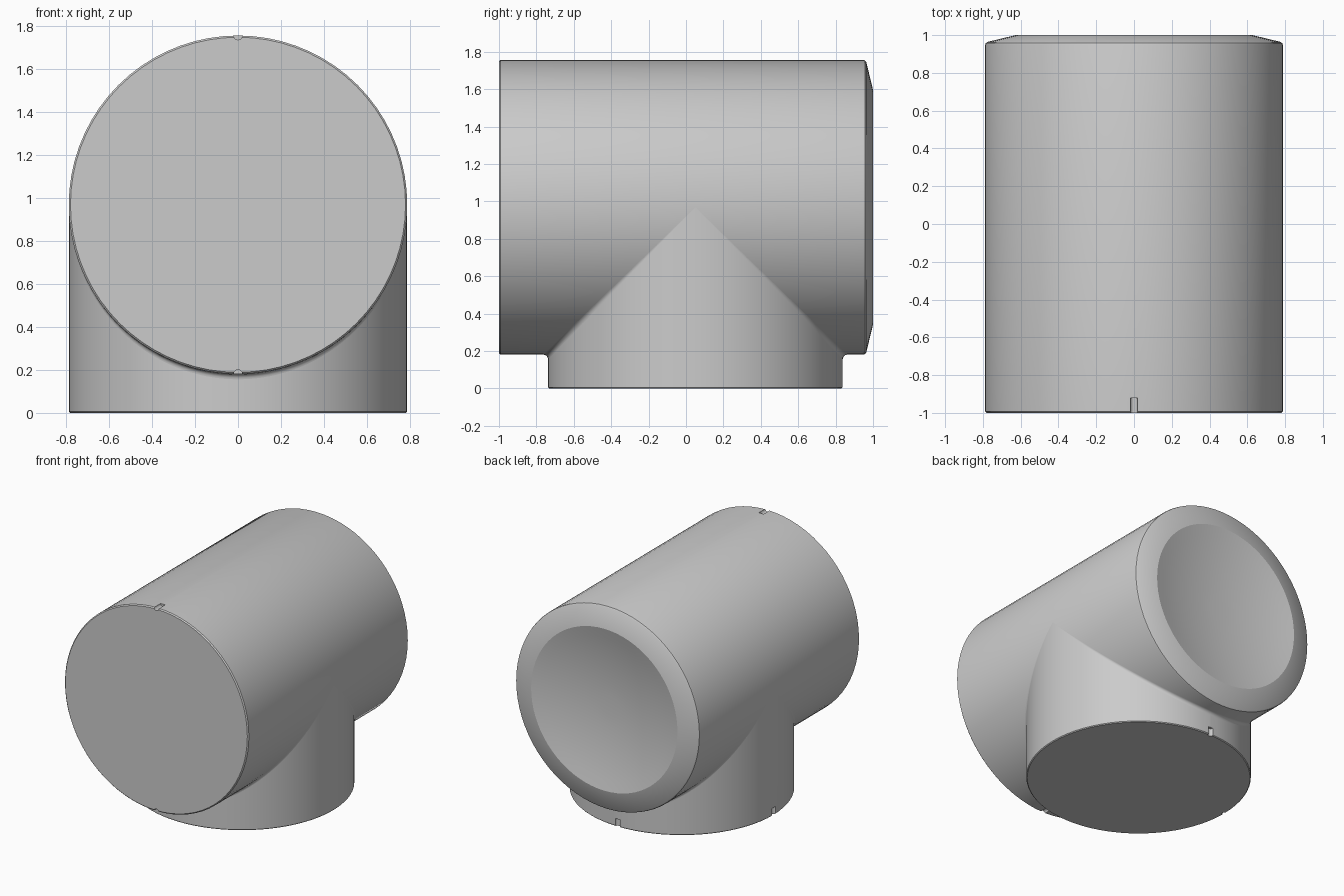
import bpy, bmesh, math
from mathutils import Vector, Matrix

if "Cube" in bpy.data.objects:
    bpy.data.objects.remove(bpy.data.objects["Cube"])

R, AXIS_Z, BRANCH_Y = 0.788, 0.969, 0.05
SEGS = 72

grey = bpy.data.materials.new("plain grey")
grey.use_nodes = True
grey.diffuse_color = (0.6, 0.6, 0.6, 1)
grey.node_tree.nodes["Principled BSDF"].inputs["Base Color"].default_value = (0.6, 0.6, 0.6, 1)


def finish(name, bm):
    bmesh.ops.recalc_face_normals(bm, faces=bm.faces)
    mesh = bpy.data.meshes.new(name)
    bm.to_mesh(mesh)
    bm.free()
    mesh.materials.append(grey)
    obj = bpy.data.objects.new(name, mesh)
    bpy.context.collection.objects.link(obj)
    return obj


def smooth(obj, angle=25):
    bpy.ops.object.select_all(action="DESELECT")
    obj.select_set(True)
    bpy.context.view_layer.objects.active = obj
    bpy.ops.object.shade_smooth_by_angle(angle=math.radians(angle))


def lathe(name, profile, matrix):
    """Spin (radius, height) pairs about z, close the ends, then place."""
    bm = bmesh.new()
    rings = []
    for r, h in profile:
        rings.append([bm.verts.new((r * math.cos(2 * math.pi * i / SEGS),
                                    r * math.sin(2 * math.pi * i / SEGS), h))
                      for i in range(SEGS)])
    for a, b in zip(rings, rings[1:]):
        for i in range(SEGS):
            j = (i + 1) % SEGS
            bm.faces.new((a[i], a[j], b[j], b[i]))
    bm.faces.new(rings[0])
    bm.faces.new(rings[-1])
    bm.transform(matrix)
    return finish(name, bm)


def cut_notch(target, name, centre, direction, length):
    """Cut a round-bottomed alignment notch along the surface."""
    bm = bmesh.new()
    turn = Vector(direction).to_track_quat("Z", "Y").to_matrix().to_4x4()
    bmesh.ops.create_cone(bm, cap_ends=True, segments=16, radius1=0.02, radius2=0.02,
                          depth=2 * length, matrix=Matrix.Translation(centre) @ turn)
    cutter = finish(name, bm)
    cutter.hide_render = True
    mod = target.modifiers.new("notch", "BOOLEAN")
    mod.operation, mod.solver, mod.object = "DIFFERENCE", "EXACT", cutter
    bpy.context.view_layer.objects.active = target
    bpy.ops.object.modifier_apply(modifier=mod.name)
    bpy.data.objects.remove(cutter)


# Main pipe: flat front, chamfered back with a shallow spherical dish
dish_r, slope = 0.627, math.radians(14)
sphere = dish_r / math.sin(slope)
dish = [(sphere * math.sin(slope * k / 8),
         1 - sphere * (math.cos(slope * k / 8) - math.cos(slope)))
        for k in range(8, 0, -1)]
main_profile = [(R - 0.008, -1), (R, -0.992), (R, 0.948), (R - 0.003, 0.957),
                (R - 0.012, 0.964)] + dish
main_pipe = lathe("main_pipe", main_profile,
                  Matrix.Translation((0, 0, AXIS_Z)) @ Matrix.Rotation(-math.pi / 2, 4, "X"))
for side in (-1, 1):
    cut_notch(main_pipe, "front_notch", (0, -1, AXIS_Z + side * R), (0, 1, 0), 0.08)
smooth(main_pipe)

# Branch pipe: drops from the main pipe to the floor
branch_pipe = lathe("branch_pipe", [(R - 0.006, 0), (R, 0.006), (R, AXIS_Z - 0.001)],
                    Matrix.Translation((0, BRANCH_Y, 0)))
for centre in ((-R, BRANCH_Y, 0), (0, BRANCH_Y + R, 0)):
    cut_notch(branch_pipe, "branch_notch", centre, (0, 0, 1), 0.06)
smooth(branch_pipe)

# Crotch fillets: rolling-ball blend where the pipes meet
FILLET, STEPS, ARC = 0.025, 64, 6
for name, side in (("front_fillet", -1), ("back_fillet", 1)):
    bm = bmesh.new()
    rows = []
    for k in range(STEPS + 1):
        t = math.radians(-88 + 176 * k / STEPS)
        s, c = math.sin(t), math.cos(t)
        ball = Vector((s, side * c, -c)) * (R + FILLET) + Vector((0, BRANCH_Y, AXIS_Z))
        to_main, to_branch = Vector((-s, 0, c)), Vector((-s, -side * c, 0))
        rows.append([bm.verts.new(ball + FILLET * to_main.slerp(to_branch, j / ARC))
                     for j in range(ARC + 1)])
    for a, b in zip(rows, rows[1:]):
        for j in range(ARC):
            bm.faces.new((a[j], a[j + 1], b[j + 1], b[j]))
    bm.normal_update()
    fillet = finish(name, bm)
    # Turn the strip so that it faces out of the corner
    mesh = fillet.data
    mid = mesh.polygons[len(mesh.polygons) // 2]
    if mid.normal.dot(Vector((0, side, -1))) < 0:
        mesh.flip_normals()
    smooth(fillet, 60)
